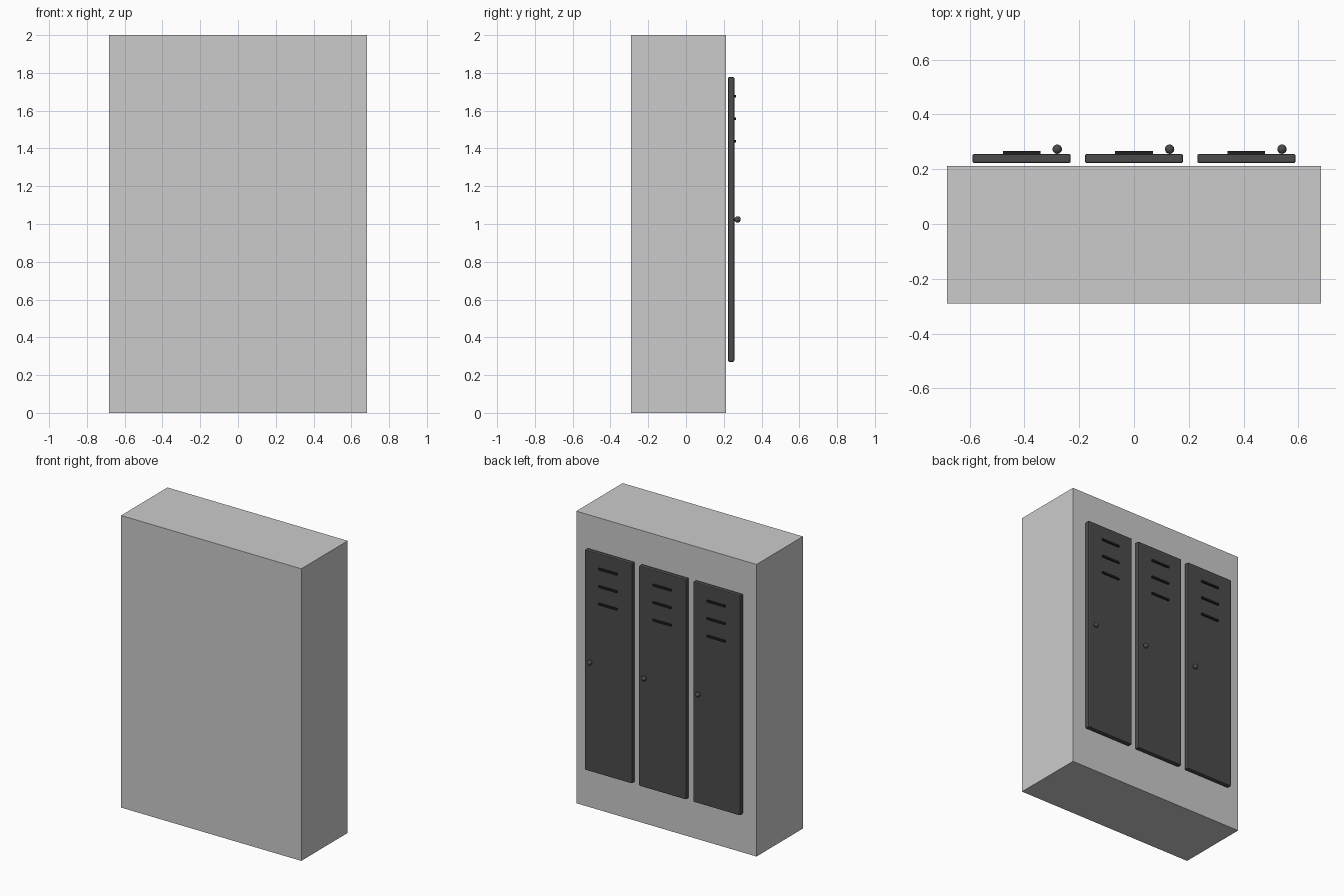
import bpy

if "Cube" in bpy.data.objects:
    bpy.data.objects.remove(bpy.data.objects["Cube"])

DARK = bpy.data.materials.new("dark_grey")
DARK.diffuse_color = (0.07, 0.07, 0.07, 1)
DARK.use_nodes = True
DARK.node_tree.nodes["Principled BSDF"].inputs["Base Color"].default_value = DARK.diffuse_color
BLACK = bpy.data.materials.new("near_black")
BLACK.diffuse_color = (0.015, 0.015, 0.015, 1)
BLACK.use_nodes = True
BLACK.node_tree.nodes["Principled BSDF"].inputs["Base Color"].default_value = BLACK.diffuse_color


def box(name, centre, size, mat=None, bevel=0):
    bpy.ops.mesh.primitive_cube_add(size=1, location=centre)
    ob = bpy.context.object
    ob.name = name
    ob.scale = size
    bpy.ops.object.transform_apply(location=False, rotation=False, scale=True)
    if mat:
        ob.data.materials.append(mat)
    if bevel:
        mod = ob.modifiers.new("edge_bevel", "BEVEL")
        mod.width = bevel
        mod.segments = 2
    return ob


# cabinet body
box("cabinet", (0, -0.039, 1), (1.365, 0.502, 2))

for i, x in enumerate((-0.41, 0, 0.41), 1):
    # door panel, standing slightly off the cabinet
    box(f"door_{i}", (x, 0.239, 1.024), (0.358, 0.033, 1.507), DARK, 0.006)
    # vent slats near the top of the door
    for j, z in enumerate((1.437, 1.557, 1.677), 1):
        box(f"vent_{i}_{j}", (x, 0.2595, z), (0.137, 0.013, 0.013), BLACK)
    # round knob
    bpy.ops.mesh.primitive_uv_sphere_add(segments=24, ring_count=12, radius=0.017,
                                         location=(x + 0.13, 0.273, 1.024))
    knob = bpy.context.object
    knob.name = f"knob_{i}"
    knob.data.materials.append(DARK)
    bpy.ops.object.shade_smooth()
